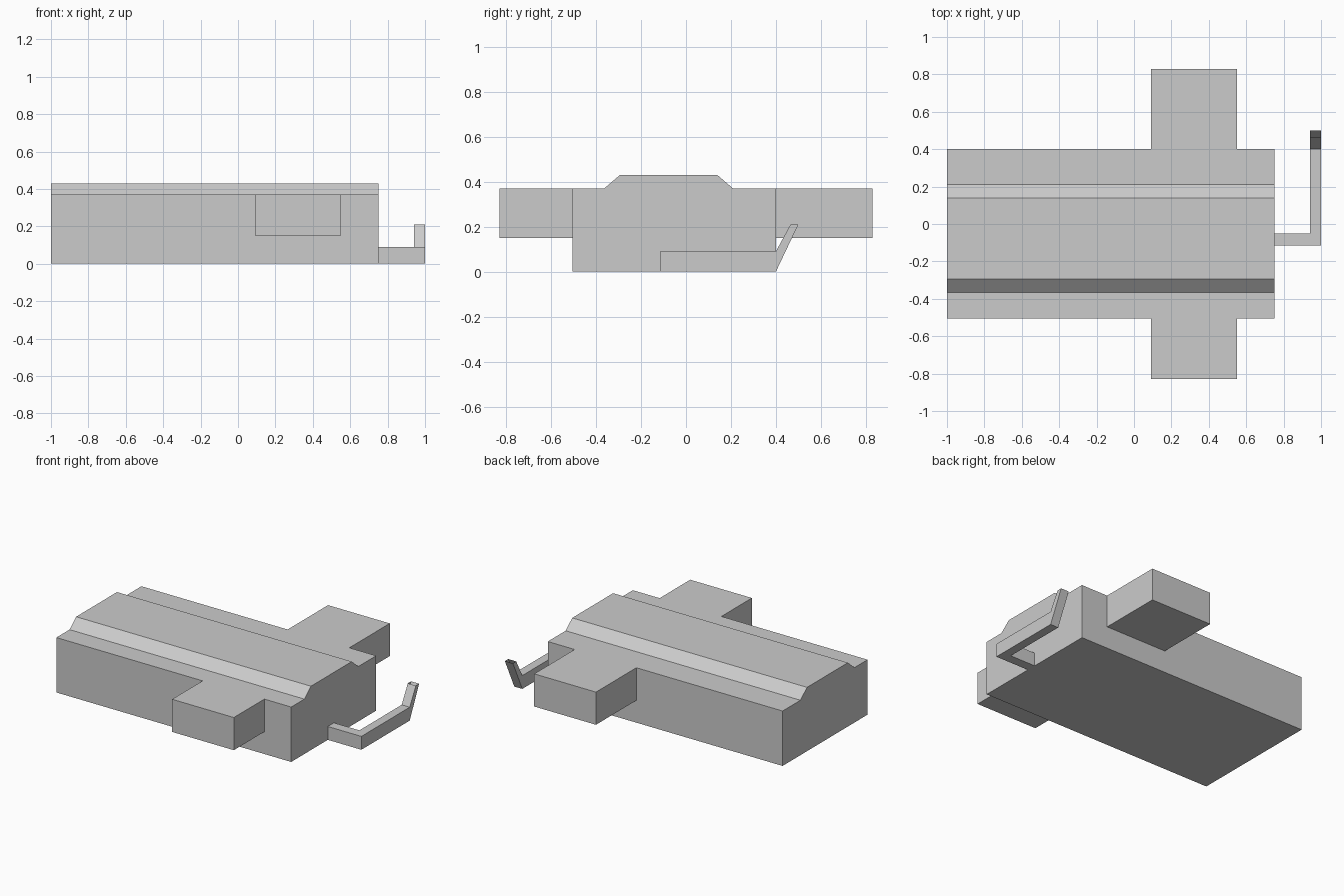
import bpy, bmesh
from mathutils import Vector

if "Cube" in bpy.data.objects:
    bpy.data.objects.remove(bpy.data.objects["Cube"])


def finish(bm, name):
    bmesh.ops.recalc_face_normals(bm, faces=bm.faces)
    mesh = bpy.data.meshes.new(name)
    bm.to_mesh(mesh)
    bm.free()
    obj = bpy.data.objects.new(name, mesh)
    bpy.context.collection.objects.link(obj)
    return obj


def loft(rings):
    """Closed prism through matching rings of points."""
    bm = bmesh.new()
    loops = [[bm.verts.new(p) for p in ring] for ring in rings]
    for a, b in zip(loops, loops[1:]):
        for i in range(len(a)):
            j = (i + 1) % len(a)
            bm.faces.new((a[i], a[j], b[j], b[i]))
    bm.faces.new(loops[0][::-1])
    bm.faces.new(loops[-1])
    bmesh.ops.recalc_face_normals(bm, faces=bm.faces)
    bm.normal_update()
    return bm


def extrude(bm, face):
    """Extrude a face, returning the new end face."""
    geom = bmesh.ops.extrude_face_region(bm, geom=[face])["geom"]
    if face.is_valid:
        bm.faces.remove(face)
    return next(g for g in geom if isinstance(g, bmesh.types.BMFace))


# Main body: ridged profile along x, with the side blocks pulled out of its walls
profile = [(-0.505, 0), (0.40, 0), (0.40, 0.15), (0.40, 0.37), (0.21, 0.37), (0.14, 0.43),
           (-0.295, 0.43), (-0.365, 0.37), (-0.505, 0.37), (-0.505, 0.15)]
bm = loft([[(x, y, z) for y, z in profile] for x in (-1, 0.09, 0.55, 0.75)])
walls = [f for f in bm.faces if abs(f.normal.y) > 0.9
         and 0.09 < f.calc_center_median().x < 0.55 and f.calc_center_median().z > 0.15]
for wall in walls:
    side = 1 if wall.normal.y > 0 else -1
    for v in extrude(bm, wall).verts:
        v.co.y = side * 0.83
finish(bm, "body_with_side_blocks")

# Crank handle: flat L-shaped bar with a slanted, open-ended grip
plan = [(0.75, -0.115), (1, -0.115), (1, 0.40), (0.94, 0.40), (0.94, -0.05), (0.75, -0.05)]
bm = loft([[(x, y, z) for x, y in plan] for z in (0, 0.09)])
end = next(f for f in bm.faces if f.normal.y > 0.9 and f.calc_center_median().y > 0.39)
tip = extrude(bm, end)
for v in tip.verts:
    v.co = Vector((v.co.x, 0.465 if v.co.z > 0.05 else 0.50, 0.21))
bmesh.ops.delete(bm, geom=[tip], context='FACES_ONLY')
finish(bm, "crank_handle")
